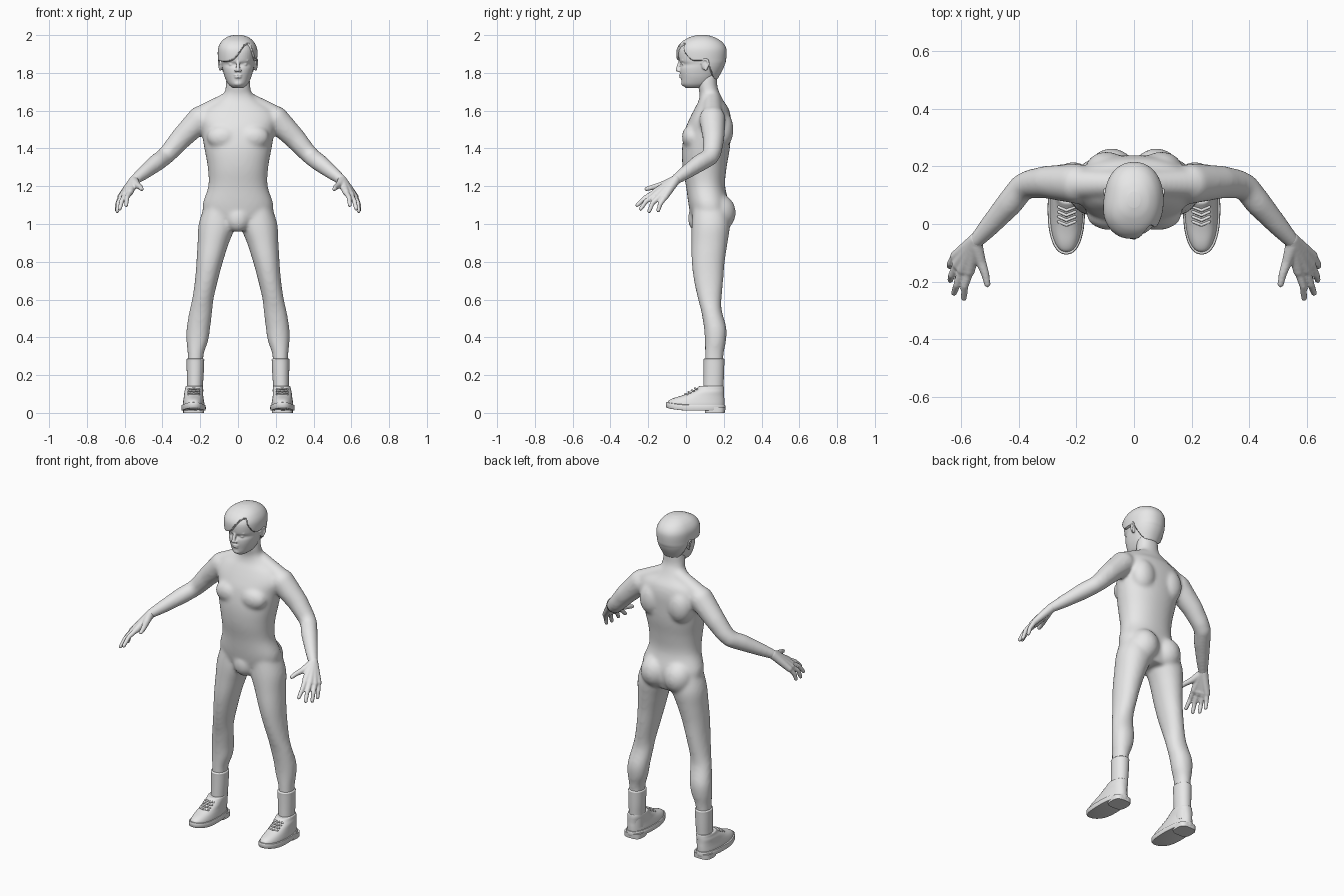
import bpy
import bmesh
import math
from mathutils import Vector

if "Cube" in bpy.data.objects:
    bpy.data.objects.remove(bpy.data.objects["Cube"])

grey = bpy.data.materials.new("plain_grey")
grey.use_nodes = True
grey.diffuse_color = (0.8, 0.8, 0.8, 1)
grey.node_tree.nodes["Principled BSDF"].inputs["Base Color"].default_value = (0.8, 0.8, 0.8, 1)

ball = bmesh.new()
bmesh.ops.create_icosphere(ball, subdivisions=3, radius=1)
BALL = [v.co.copy() for v in ball.verts]
ball.free()


def spline(a, b, c, d, t):
    return 0.5 * (2 * b + (c - a) * t + (2 * a - 5 * b + 4 * c - d) * t * t
                  + (3 * b - a - 3 * c + d) * t ** 3)


def loft(bm, rings, power=2.2, steps=4, sides=48, flip=1):
    """Stack rounded rings given as (z, x_min, x_max, y_front, y_back)."""
    dense = []
    last = len(rings) - 1
    for i in range(last):
        four = [rings[max(0, min(last, i + k))] for k in (-1, 0, 1, 2)]
        for s in range(steps):
            dense.append([spline(*vals, s / steps) for vals in zip(*four)])
    dense.append(rings[-1])
    loops = []
    for z, x0, x1, y0, y1 in dense:
        loop = []
        for k in range(sides):
            a = math.tau * k / sides
            c, s = math.cos(a), math.sin(a)
            x = (x0 + x1) / 2 + (x1 - x0) / 2 * math.copysign(abs(c) ** (2 / power), c)
            y = (y0 + y1) / 2 + (y1 - y0) / 2 * math.copysign(abs(s) ** (2 / power), s)
            loop.append(bm.verts.new((flip * x, y, z)))
        loops.append(loop)
    for low, high in zip(loops, loops[1:]):
        for k in range(sides):
            n = (k + 1) % sides
            bm.faces.new((low[k], low[n], high[n], high[k]))
    bm.faces.new(loops[0][::-1])
    bm.faces.new(loops[-1])


def hull(bm, coords):
    verts = [bm.verts.new(c) for c in coords]
    result = bmesh.ops.convex_hull(bm, input=verts)
    inside = [g for g in result["geom_interior"] if isinstance(g, bmesh.types.BMVert)]
    bmesh.ops.delete(bm, geom=inside, context="VERTS")


def chain(bm, points, flip=1):
    """Tapered rounded links through points (x, y, z, radius)."""
    for a, b in zip(points, points[1:]):
        hull(bm, [Vector((flip * p[0], p[1], p[2])) + v * p[3] for p in (a, b) for v in BALL])


def blob(bm, centre, size, flip=1):
    hull(bm, [(flip * centre[0] + v.x * size[0], centre[1] + v.y * size[1],
               centre[2] + v.z * size[2]) for v in BALL])


def finish(name, bm, voxel=0, smooth=0, mirror=False):
    bmesh.ops.recalc_face_normals(bm, faces=bm.faces[:])
    mesh = bpy.data.meshes.new(name)
    bm.to_mesh(mesh)
    bm.free()
    obj = bpy.data.objects.new(name, mesh)
    bpy.context.collection.objects.link(obj)
    mesh.materials.append(grey)
    bpy.ops.object.select_all(action="DESELECT")
    obj.select_set(True)
    bpy.context.view_layer.objects.active = obj
    bpy.ops.object.shade_smooth_by_angle(angle=math.radians(40))
    if voxel:
        mod = obj.modifiers.new("Blend", "REMESH")
        mod.mode = "VOXEL"
        mod.voxel_size = voxel
        mod.use_smooth_shade = True
        mod = obj.modifiers.new("Soften", "SMOOTH")
        mod.factor = 0.5
        mod.iterations = smooth
    if mirror:
        obj.modifiers.new("Mirror", "MIRROR")
    return obj


def centred(rings):
    return [(z, -w, w, f, b) for z, w, f, b in rings]


# Body: trunk and neck, then limbs blended in
bm = bmesh.new()
loft(bm, centred([
    (.97, .11, .06, .21), (1.03, .17, .03, .23), (1.1, .188, .014, .23),
    (1.2, .157, 0, .207), (1.3, .16, -.018, .215), (1.4, .178, -.021, .232),
    (1.5, .195, -.004, .238), (1.56, .21, .02, .238), (1.61, .18, .045, .226),
    (1.65, .115, .066, .2), (1.69, .075, .072, .18), (1.73, .065, .064, .166),
    (1.8, .062, .06, .165)]))
blob(bm, (0, .062, 1.03), (.065, .052, .075))
for side in (1, -1):
    loft(bm, [
        (1.1, .03, .175, .04, .21), (1.0, .012, .208, .03, .232), (.9, .048, .214, .029, .22),
        (.8, .08, .22, .03, .205), (.7, .107, .228, .042, .197), (.6, .13, .243, .064, .188),
        (.54, .136, .257, .08, .19), (.45, .147, .272, .095, .214),
        (.38, .158, .273, .1, .212), (.3, .183, .266, .1, .198), (.15, .188, .266, .1, .195)],
        2.1, flip=side)
    chain(bm, [(.2, .14, 1.555, .07), (.3, .146, 1.455, .058), (.36, .14, 1.385, .05),
               (.39, .127, 1.355, .047), (.43, .075, 1.325, .047), (.5, -.005, 1.27, .037),
               (.552, -.062, 1.23, .027)], side)
    chain(bm, [(.05, .14, 1.655, .045), (.2, .14, 1.57, .055)], side)
    blob(bm, (.078, .172, 1.06), (.088, .092, .1), side)
    blob(bm, (.08, .03, 1.46), (.085, .052, .065), side)
    blob(bm, (.095, .19, 1.5), (.075, .062, .1), side)
finish("body", bm, .009, 14)

# Hands: palm links and five fingers
bm = bmesh.new()
wrist = (.548, -.055, 1.234, .026)
fingers = [((.572, -.165, 1.168), (.588, -.215, 1.14), (.592, -.258, 1.1)),
           ((.598, -.16, 1.155), (.616, -.212, 1.12), (.626, -.24, 1.08)),
           ((.616, -.14, 1.145), (.634, -.178, 1.11), (.639, -.195, 1.068)),
           ((.622, -.112, 1.143), (.638, -.137, 1.105), (.641, -.147, 1.072))]
for knuckle, joint, tip in fingers:
    chain(bm, [wrist, (*knuckle, .018)])
    chain(bm, [(*knuckle, .015), (*joint, .0125), (*tip, .0105)])
hull(bm, [Vector(f[0]) + v * .015 for f in fingers for v in BALL])
chain(bm, [(.55, -.075, 1.225, .024), (.533, -.13, 1.205, .018),
           (.517, -.175, 1.195, .014), (.51, -.21, 1.185, .011)])
finish("hand", bm, .005, 3, True)

# Head with face and ears
head_rings = centred([
    (1.72, .028, .0, .08), (1.738, .05, -.02, .13), (1.77, .067, -.026, .155),
    (1.8, .077, -.031, .172), (1.825, .083, -.031, .185), (1.845, .086, -.025, .193),
    (1.868, .089, -.037, .2), (1.92, .091, -.038, .203), (1.955, .076, -.015, .183),
    (1.978, .05, .025, .145), (1.988, .02, .06, .11)])
bm = bmesh.new()
loft(bm, head_rings)
chain(bm, [(0, -.03, 1.862, .009), (0, -.045, 1.816, .0105)])
blob(bm, (0, -.024, 1.789), (.024, .0125, .006))
blob(bm, (0, -.024, 1.777), (.02, .0125, .006))
blob(bm, (0, -.008, 1.746), (.026, .018, .018))
for side in (1, -1):
    blob(bm, (.011, -.038, 1.812), (.008, .01, .007), side)
    blob(bm, (.034, -.012, 1.845), (.015, .011, .008), side)
    chain(bm, [(.016, -.029, 1.863, .006), (.05, -.016, 1.866, .006)], side)
    blob(bm, (.088, .1, 1.845), (.011, .019, .03), side)
    chain(bm, [(.09, .083, 1.85, .006), (.098, .093, 1.872, .006), (.102, .113, 1.87, .006),
               (.101, .12, 1.848, .006), (.094, .105, 1.818, .007)], side)
finish("head", bm, .004, 3)


# Hair: swells out of the head above a swept hairline
def ease(a, b, t):
    t = max(0, min(1, (t - a) / (b - a)))
    return t * t * (3 - 2 * t)


def hairline(x, y):
    parting = .026 if x > .05 else .05
    fringe = 1.858 + .09 * math.exp(-((x - .05) / parting) ** 2)
    line = fringe + (1.862 - fringe) * ease(0, .05, y)
    return line + (1.772 - line) * ease(.1, .15, y)


bm = bmesh.new()
loft(bm, head_rings, steps=10, sides=128)
core = Vector((0, .09, 1.87))
for v in bm.verts:
    mask = ease(-.006, .006, v.co.z - hairline(v.co.x, v.co.y))
    swell = .012 + .01 * ease(0, .09, -v.co.x) * ease(.12, .02, v.co.y) if v.co.y < .12 else .012
    v.co += (v.co - core).normalized() * (-.018 + mask * (.018 + swell))
finish("hair", bm)

# Socks
bm = bmesh.new()
loft(bm, [(.06, .188, .27, .09, .195), (.14, .186, .27, .092, .198), (.2, .182, .271, .093, .201),
          (.27, .179, .272, .093, .203), (.284, .179, .272, .093, .203), (.288, .185, .266, .1, .197)],
     2.1)
finish("sock", bm, mirror=True)


# Shoes: upper, welted sole, heel block and laces, with a lifted toe
def toe_spring(bm):
    for v in bm.verts:
        v.co.z += .014 * (max(0, .02 - v.co.y) / .12) ** 2


bm = bmesh.new()
loft(bm, [(.03, .178, .292, -.098, .202), (.05, .178, .292, -.094, .203), (.07, .181, .289, -.068, .203),
          (.09, .184, .286, -.022, .202), (.11, .184, .284, .025, .202), (.125, .184, .28, .05, .202),
          (.14, .186, .277, .068, .2), (.142, .192, .271, .076, .194)], 2.3)
toe_spring(bm)
finish("shoe_upper", bm, mirror=True)

bm = bmesh.new()
loft(bm, [(.012, .175, .297, -.1, .204), (.016, .171, .3, -.105, .208),
          (.038, .171, .3, -.106, .208), (.042, .175, .297, -.102, .205)], 2.3, 2)
toe_spring(bm)
finish("shoe_sole", bm, mirror=True)

bm = bmesh.new()
loft(bm, [(0, .18, .29, .1, .205), (.03, .18, .29, .1, .207)], 3.2, 1)
finish("shoe_heel", bm, mirror=True)

bm = bmesh.new()
for i in range(4):
    y, z = -.004 + .017 * i, .101 + .0095 * i
    chain(bm, [(.205, y + .012, z - .004, .005), (.235, y, z, .005), (.262, y + .012, z - .004, .005)])
finish("shoe_laces", bm, mirror=True)
